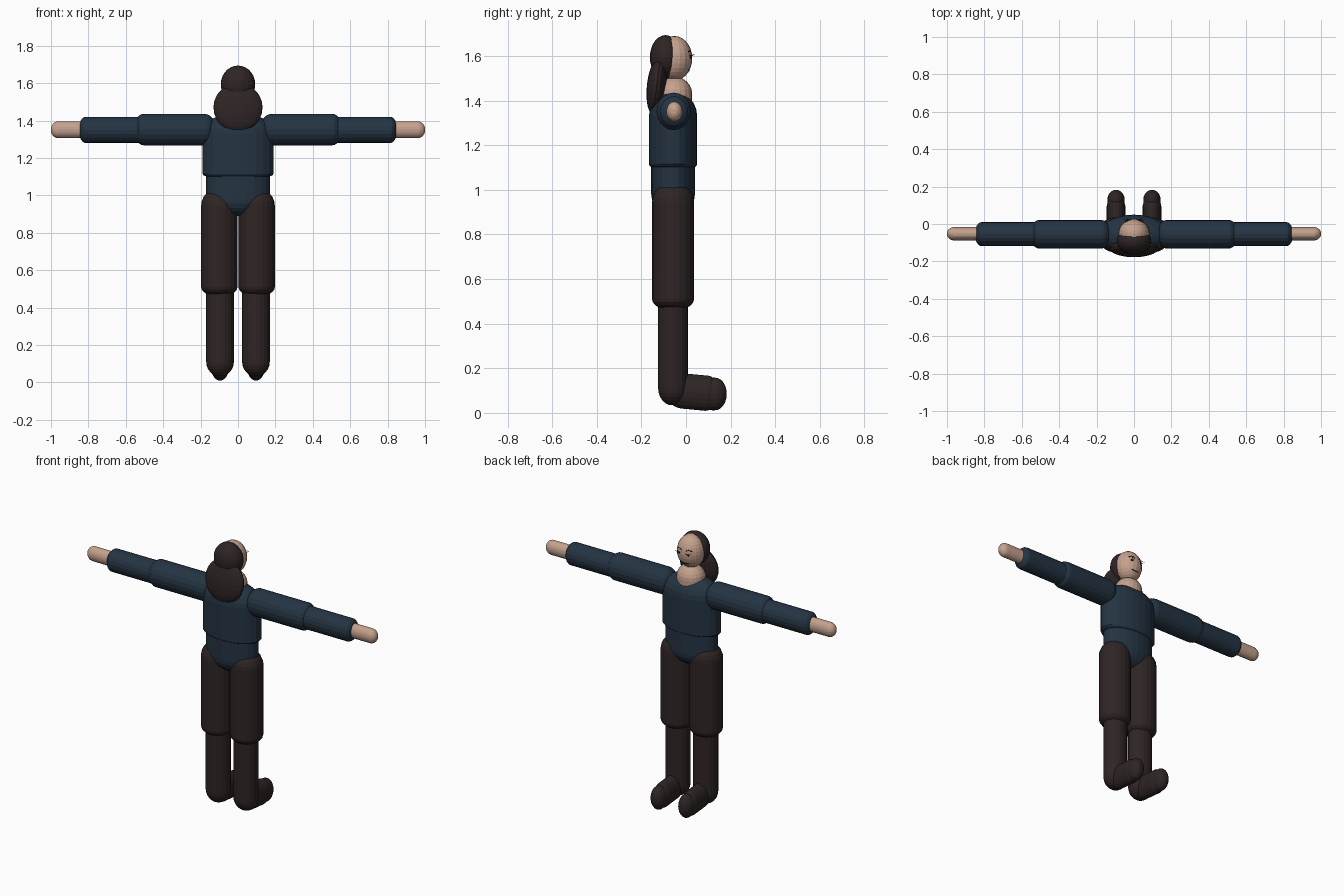
import bpy, bmesh, math
from mathutils import Vector, Matrix

cube = bpy.data.objects.get("Cube")
if cube:
    bpy.data.objects.remove(cube, do_unlink=True)


def material(name, color):
    m = bpy.data.materials.new(name)
    m.use_nodes = True
    m.diffuse_color = (*color, 1)
    m.node_tree.nodes["Principled BSDF"].inputs["Base Color"].default_value = (*color, 1)
    return m


skin = material("skin", (0.56, 0.36, 0.27))
navy = material("navy cloth", (0.018, 0.034, 0.056))
brown = material("dark brown", (0.028, 0.018, 0.018))
black = material("face ink", (0.008, 0.006, 0.006))


def finish(name, bm, mat):
    bmesh.ops.recalc_face_normals(bm, faces=bm.faces)
    mesh = bpy.data.meshes.new(name)
    bm.to_mesh(mesh)
    bm.free()
    mesh.materials.append(mat)
    ob = bpy.data.objects.new(name, mesh)
    bpy.context.collection.objects.link(ob)
    return ob


def limb(name, mat, a, b, radii, caps, sides=20, steps=5, reach=75):
    """Oval tube from a to b with a rounded cap of given depth at each end."""
    a, b = Vector(a), Vector(b)
    d = (b - a).normalized()
    u = Vector((0, 1, 0)) if abs(d.x) > 0.7 else Vector((1, 0, 0))
    v = d.cross(u).normalized()
    full = math.radians(reach)
    angles = [full * i / steps for i in range(steps + 1)]
    rings = []
    for t in reversed(angles):
        rings.append((a + d * caps[0] * (1 - math.sin(t) / math.sin(full)), math.cos(t)))
    for t in angles:
        rings.append((b - d * caps[1] * (1 - math.sin(t) / math.sin(full)), math.cos(t)))
    bm = bmesh.new()
    loops = []
    for centre, k in rings:
        loop = []
        for i in range(sides):
            ang = math.tau * i / sides
            loop.append(bm.verts.new(centre + u * radii[0] * k * math.cos(ang)
                                     + v * radii[1] * k * math.sin(ang)))
        loops.append(loop)
    for lo, hi in zip(loops, loops[1:]):
        for i in range(sides):
            j = (i + 1) % sides
            bm.faces.new((lo[i], lo[j], hi[j], hi[i]))
    bm.faces.new(loops[0])
    bm.faces.new(loops[-1])
    return finish(name, bm, mat)


def ball(name, mat, centre, size, tilt=0.0, segs=20, rings=14):
    bm = bmesh.new()
    place = (Matrix.Translation(centre) @ Matrix.Rotation(tilt, 4, 'X')
             @ Matrix.Diagonal((*size, 1)))
    bmesh.ops.create_uvsphere(bm, u_segments=segs, v_segments=rings, radius=1, matrix=place)
    return finish(name, bm, mat)


MID = -0.058  # depth of the body's centre line

# Torso, neck
limb("chest", navy, (0, MID, 1.085), (0, MID, 1.44), (0.19, 0.108), (0.03, 0.11), 24)
limb("waist", navy, (0, MID, 0.89), (0, MID, 1.15), (0.17, 0.098), (0.09, 0.03), 24)
limb("neck", skin, (0, -0.052, 1.32), (0, -0.052, 1.505), (0.085, 0.08), (0.03, 0.075))

# Head and hair
HEAD, HEAD_SIZE = Vector((0, -0.052, 1.59)), Vector((0.083, 0.08, 0.1))
ball("head", skin, HEAD, HEAD_SIZE)
ball("hair_cap", brown, (0, -0.092, 1.595), (0.092, 0.07, 0.099))
ball("hair_tail", brown, (0, -0.131, 1.47), (0.131, 0.044, 0.132), math.radians(-7))


def on_face(x, z, out=0.0):
    dz = (z - HEAD.z) / HEAD_SIZE.z
    return Vector((x, HEAD.y + HEAD_SIZE.y * math.sqrt(1 - (x / HEAD_SIZE.x) ** 2 - dz * dz) + out, z))


def stroke(name, points, r=0.002):
    for i, (p, q) in enumerate(zip(points, points[1:])):
        limb(f"{name}_{i + 1}", black, p, q, (r, r), (r, r), 6, 2)


# Mouth
stroke("mouth", [on_face(x, 1.533 + 6 * x * x, 0.001) for x in (-0.03, -0.015, 0, 0.015, 0.03)])

for side, s in (("left", 1), ("right", -1)):
    # Eyes, brows, lashes
    ball(f"{side}_eye", black, on_face(s * 0.032, 1.595), (0.009, 0.004, 0.006), 0, 10, 6)
    stroke(f"{side}_brow", [on_face(s * x, z, 0.001)
                            for x, z in ((0.016, 1.618), (0.032, 1.624), (0.05, 1.617))])
    for k in range(3):
        root = on_face(s * (0.024 + 0.01 * k), 1.6)
        tip = root + Vector((s * 0.006 * k, 0.015, 0.007))
        stroke(f"{side}_lash_{k + 1}", [root, tip], 0.0012)

    # Arms
    limb(f"{side}_upper_arm", navy, (s * 0.12, -0.055, 1.352), (s * 0.555, -0.055, 1.352),
         (0.077, 0.084), (0.06, 0.05))
    limb(f"{side}_forearm", navy, (s * 0.48, MID + 0.004, 1.35), (s * 0.85, MID + 0.004, 1.35),
         (0.064, 0.07), (0.03, 0.035))
    limb(f"{side}_hand", skin, (s * 0.78, MID + 0.006, 1.351), (s * 1.0, MID + 0.006, 1.351),
         (0.036, 0.045), (0.03, 0.04))

    # Legs
    limb(f"{side}_thigh", brown, (s * 0.1, MID, 0.46), (s * 0.1, MID, 1.035),
         (0.097, 0.094), (0.05, 0.09))
    limb(f"{side}_shin", brown, (s * 0.096, MID, 0.035), (s * 0.096, MID, 0.55),
         (0.074, 0.067), (0.075, 0.05))

    # Feet
    limb(f"{side}_foot", brown, (s * 0.096, -0.085, 0.105), (s * 0.096, 0.135, 0.084),
         (0.05, 0.079), (0.07, 0.04))
    limb(f"{side}_toe", brown, (s * 0.096, 0.03, 0.086), (s * 0.096, 0.181, 0.084),
         (0.046, 0.073), (0.02, 0.05))
